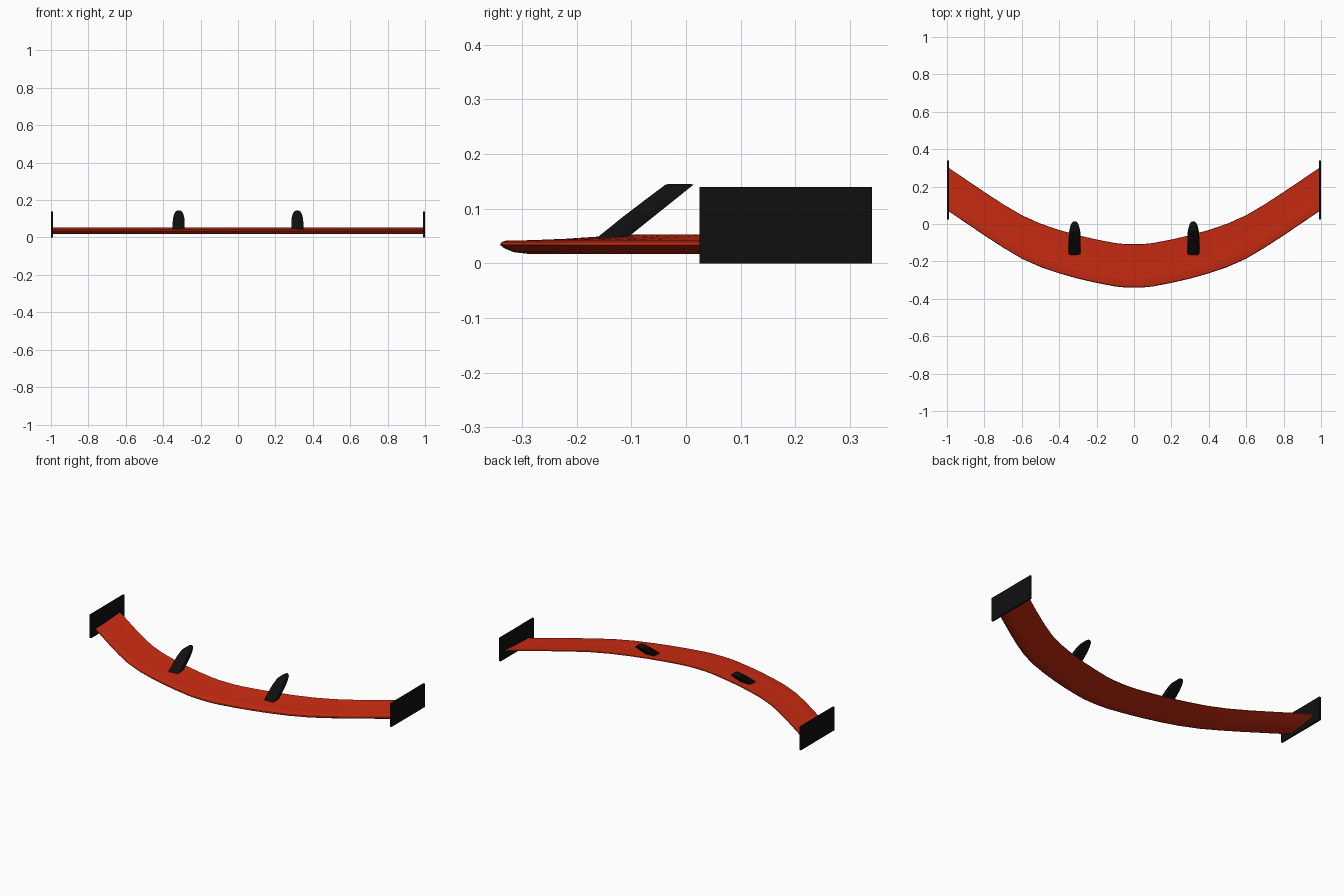
import bpy

if "Cube" in bpy.data.objects:
    bpy.data.objects.remove(bpy.data.objects["Cube"])

def material(name, color):
    m = bpy.data.materials.new(name)
    m.diffuse_color = (*color, 1)
    m.use_nodes = True
    m.node_tree.nodes["Principled BSDF"].inputs["Base Color"].default_value = m.diffuse_color
    return m

RED = material("red_paint", (0.6, 0.025, 0.006))
BLACK = material("black_carbon", (0.005, 0.005, 0.005))

def loft(name, rings, mat):
    """Skin a list of equal-length closed rings and cap both ends."""
    n = len(rings[0])
    verts = [p for r in rings for p in r]
    faces = [(i * n + j, i * n + (j + 1) % n, (i + 1) * n + (j + 1) % n, (i + 1) * n + j)
             for i in range(len(rings) - 1) for j in range(n)]
    faces += [tuple(reversed(range(n))), tuple(range(len(verts) - n, len(verts)))]
    me = bpy.data.meshes.new(name)
    me.from_pydata(verts, [], faces)
    ob = bpy.data.objects.new(name, me)
    bpy.context.collection.objects.link(ob)
    me.materials.append(mat)
    bpy.ops.object.select_all(action='DESELECT')
    ob.select_set(True)
    bpy.context.view_layer.objects.active = ob
    bpy.ops.object.mode_set(mode='EDIT')
    bpy.ops.mesh.select_all(action='SELECT')
    bpy.ops.mesh.normals_make_consistent(inside=False)
    bpy.ops.object.mode_set(mode='OBJECT')
    bpy.ops.object.shade_smooth_by_angle(angle=0.6)
    return ob

# Wing: inverted aerofoil section (y offset, z) swept along the curved leading edge
section = [(0, .034), (.003, .039), (.010, .0415), (.06, .0425), (.12, .045),
           (.18, .049), (.230, .053), (.232, .048), (.18, .036), (.12, .0255),
           (.085, .020), (.05, .0175), (.025, .0205), (.007, .028)]
lead = [(0, -.340), (.05, -.339), (.1, -.334), (.2, -.315), (.3, -.292), (.4, -.264),
        (.5, -.230), (.6, -.185), (.7, -.126), (.8, -.061), (.995, .071)]
path = [(-x, y) for x, y in reversed(lead[1:])] + lead
loft("wing", [[(x, y + dy, z) for dy, z in section] for x, y in path], RED)

# Bullet-shaped pylon outline (half width, z)
half = [(.032, .035), (.032, .085), (.030, .105), (.025, .124), (.018, .137), (.009, .1435)]

for side, label in ((-1, "left"), (1, "right")):
    # End plates
    bpy.ops.mesh.primitive_cube_add(size=1, location=(side * .995, .1825, .07))
    plate = bpy.context.object
    plate.name = label + "_end_plate"
    plate.scale = (.01, .315, .14)
    plate.data.materials.append(BLACK)

    # Mounting pylons leaning backwards, with softened front and back edges
    outline = half + [(0, .145)] + [(-x, z) for x, z in reversed(half)]
    rings = []
    for dy, s in ((0, .78), (.003, .92), (.009, 1), (.049, 1), (.055, .94)):
        rings.append([(side * .317 + x * s, -.165 + dy + (z - .045) * 1.24,
                       z if z < .09 else z - (1 - s) * (z - .09) * .3)
                      for x, z in outline])
    loft(label + "_pylon", rings, BLACK)
